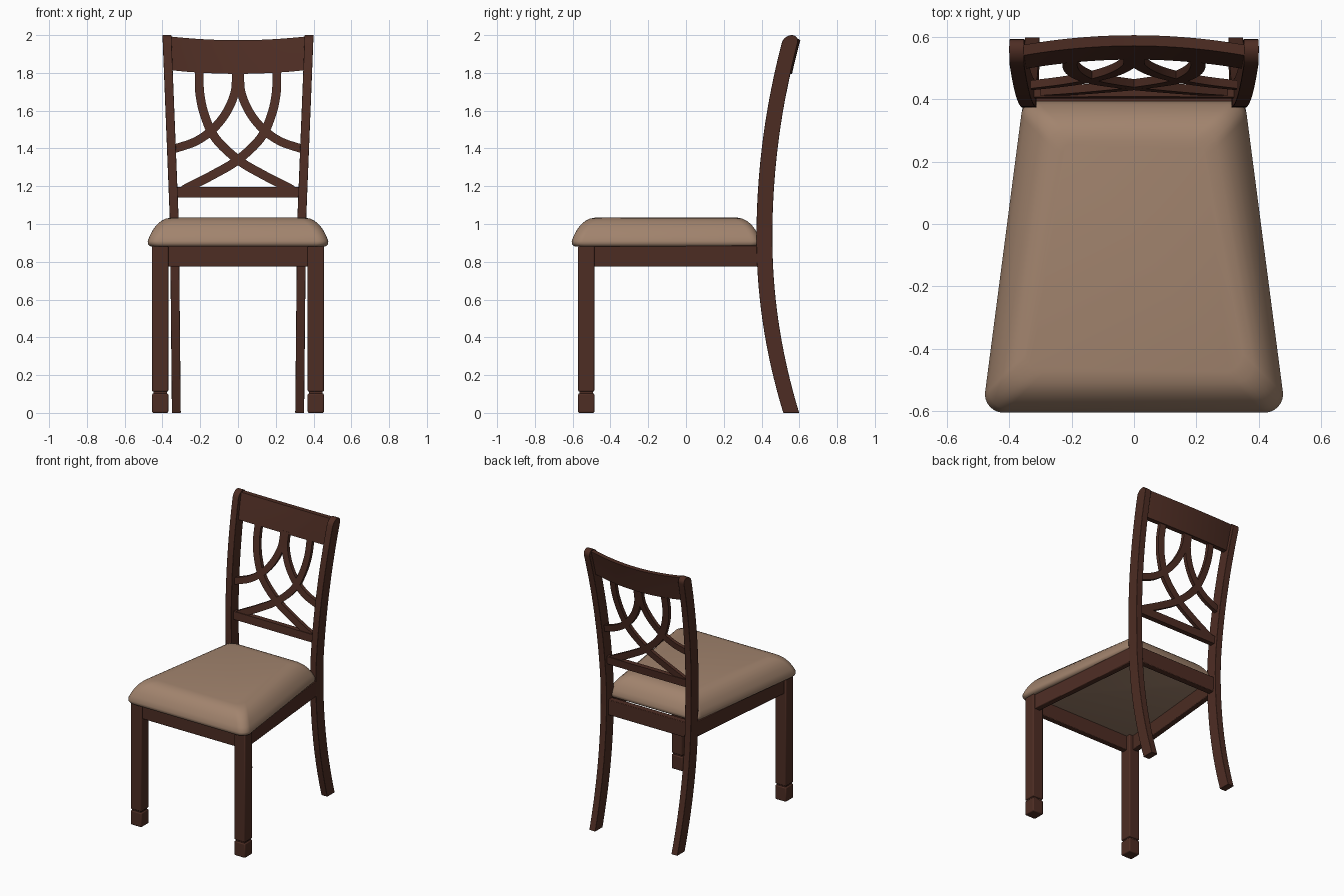
import bpy, bmesh, math
from mathutils import Vector

if "Cube" in bpy.data.objects:
    bpy.data.objects.remove(bpy.data.objects["Cube"])


def material(name, rgb):
    m = bpy.data.materials.new(name)
    m.diffuse_color = (*rgb, 1)
    m.use_nodes = True
    m.node_tree.nodes["Principled BSDF"].inputs["Base Color"].default_value = m.diffuse_color
    return m


WOOD = material("dark_brown_wood", (0.075, 0.026, 0.017))
FABRIC = material("tan_fabric", (0.36, 0.23, 0.155))


def loft(name, rings, mat, bevel=0.0, angle=40):
    """Skin a list of closed rings with equal point counts, capped at both ends."""
    bm = bmesh.new()
    vs = [[bm.verts.new(p) for p in ring] for ring in rings]
    n = len(vs[0])
    for a, b in zip(vs, vs[1:]):
        for i in range(n):
            bm.faces.new((a[i], a[(i + 1) % n], b[(i + 1) % n], b[i]))
    bm.faces.new(vs[0])
    bm.faces.new(vs[-1])
    bmesh.ops.recalc_face_normals(bm, faces=bm.faces[:])
    me = bpy.data.meshes.new(name)
    bm.to_mesh(me)
    bm.free()
    me.materials.append(mat)
    ob = bpy.data.objects.new(name, me)
    bpy.context.collection.objects.link(ob)
    bpy.ops.object.select_all(action='DESELECT')
    ob.select_set(True)
    bpy.context.view_layer.objects.active = ob
    bpy.ops.object.shade_smooth_by_angle(angle=math.radians(angle))
    if bevel:
        b = ob.modifiers.new("bevel", 'BEVEL')
        b.width, b.segments, b.limit_method = bevel, 2, 'ANGLE'
        b.angle_limit = math.radians(50)
    return ob


def square(x, y, h, z):
    return [(x - h, y - h, z), (x + h, y - h, z), (x + h, y + h, z), (x - h, y + h, z)]


def leg_y(z):
    """Centre line of the curved back post."""
    if z < 0.93:
        return 0.415 + 0.142 * ((0.93 - z) / 0.93) ** 2
    return 0.415 + 0.145 * ((z - 0.93) / 1.07) ** 2


def back_y(x, z):
    """Bowed surface of the backrest."""
    bow = 0.03 * min(1, max(0, (z - 1.15) / 0.55))
    return leg_y(z) + bow * (1 - (x / 0.35) ** 2)


def outer_x(z):
    return 0.35 + 0.01 * z if z < 1 else 0.36 + 0.04 * (z - 1)


def spline(pts, steps=8):
    """Smooth curve through a few points."""
    p = [Vector(q) for q in pts]
    p = [2 * p[0] - p[1]] + p + [2 * p[-1] - p[-2]]
    out = []
    for i in range(1, len(p) - 2):
        a, b, c, d = p[i - 1:i + 3]
        for k in range(steps):
            t = k / steps
            out.append(0.5 * (2 * b + (c - a) * t + (2 * a - 5 * b + 4 * c - d) * t * t
                              + (3 * b - a - 3 * c + d) * t ** 3))
    return out + [p[-2]]


def slat(name, pts, width, s):
    """Flat strip along an (x, z) path, lying on the backrest surface."""
    path, rings, h = spline(pts), [], 0.013
    for i, q in enumerate(path):
        t = (path[min(i + 1, len(path) - 1)] - path[max(i - 1, 0)]).normalized()
        nrm = Vector((-t.y, t.x)) * width / 2
        a, b = q + nrm, q - nrm
        ya, yb = back_y(*a), back_y(*b)
        rings.append([(s * a.x, ya - h, a.y), (s * b.x, yb - h, b.y),
                      (s * b.x, yb + h, b.y), (s * a.x, ya + h, a.y)])
    loft(name, rings, WOOD)


def rail(name, z0, z1, half, thick, sag, rows=4):
    """Horizontal back rail, following the bow of the backrest."""
    rings = []
    for i in range(25):
        x = -half + 2 * half * i / 24
        dz = sag * (1 - (x / half) ** 2)
        zs = [z0 + (z1 - z0) * k / rows for k in range(rows + 1)]
        rings.append([(x, back_y(x, z) - thick / 2, z - dz) for z in zs] +
                     [(x, back_y(x, z) + thick / 2, z - dz) for z in reversed(zs)])
    loft(name, rings, WOOD)


def board(name, a, b, thick, z0=0.775, z1=0.885):
    """Straight apron board between two plan points."""
    a, b = Vector(a), Vector(b)
    d = (b - a).normalized()
    n = Vector((-d.y, d.x)) * thick / 2
    loft(name, [[(*(p + n), z0), (*(p - n), z0), (*(p - n), z1), (*(p + n), z1)]
                for p in (a, b)], WOOD, 0.004)


# cushion: rounded trapezoid rings, domed edge
def cushion_ring(z, d):
    ring = []
    corners = [(1, -0.605, 0.478, 0.06, -90), (1, 0.395, 0.362, 0.05, 0),
               (-1, 0.395, 0.362, 0.05, 90), (-1, -0.605, 0.478, 0.06, 180)]
    for s, y, x, r, a0 in corners:
        sy = 1 if y > 0 else -1
        cx, cy = s * (x - d - r), y - sy * (d + r)
        for k in range(7):
            a = math.radians(a0 + 15 * k)
            ring.append((cx + r * math.cos(a), cy + r * math.sin(a), z))
    return ring


loft("seat_cushion", [cushion_ring(z, d) for z, d in (
    (0.88, 0.02), (0.885, 0.008), (0.895, 0.001), (0.91, 0.0), (0.94, 0.012), (0.97, 0.028),
    (0.995, 0.047), (1.015, 0.07), (1.028, 0.095), (1.035, 0.13))], FABRIC, angle=60)

for s, side in ((-1, "left"), (1, "right")):
    # front leg with a grooved foot block
    x, y = s * 0.412, -0.528
    loft(f"front_leg_{side}", [square(x, y, 0.043, 0.112), square(x, y, 0.043, 0.885)], WOOD, 0.007)
    loft(f"front_leg_neck_{side}", [square(x, y, 0.035, 0.08), square(x, y, 0.035, 0.13)], WOOD)
    loft(f"front_foot_{side}", [square(x, y, 0.043, 0), square(x, y, 0.043, 0.103)], WOOD, 0.007)

    # curved back post with a rounded top
    r = 0.042
    levels = [(1.958 * i / 32, r) for i in range(33)]
    levels += [(1.958 + r * math.sin(math.radians(a)), r * math.cos(math.radians(a)))
               for a in (15, 30, 45, 60, 73, 84)]
    rings = []
    for z, h in levels:
        c, xo = leg_y(z), outer_x(z)
        xi = xo - 0.047
        rings.append([(s * xo, c - h, z), (s * xi, c - h, z), (s * xi, c + h, z), (s * xo, c + h, z)])
    loft(f"back_post_{side}", rings, WOOD, 0.004)

    # interlaced back slats
    slat(f"crossing_slat_{side}", [(-0.205, 1.82), (-0.203, 1.7), (-0.178, 1.58), (-0.12, 1.455),
                                   (0.0, 1.34), (0.13, 1.262), (0.29, 1.18)], 0.047, s)
    slat(f"branching_slat_{side}", [(-0.01, 1.81), (-0.016, 1.7), (-0.062, 1.59), (-0.135, 1.5),
                                    (-0.225, 1.437), (-0.34, 1.397)], 0.045, s)

    # side apron
    board(f"side_apron_{side}", (s * 0.42, -0.5), (s * 0.335, 0.4), 0.04)

# front and back aprons
board("front_apron", (-0.39, -0.535), (0.39, -0.535), 0.04)
board("back_apron", (-0.33, 0.415), (0.33, 0.415), 0.045)

# back rails
rail("top_rail", 1.815, 1.993, 0.362, 0.034, 0.02)
rail("lower_rail", 1.14, 1.195, 0.335, 0.036, 0.0)
